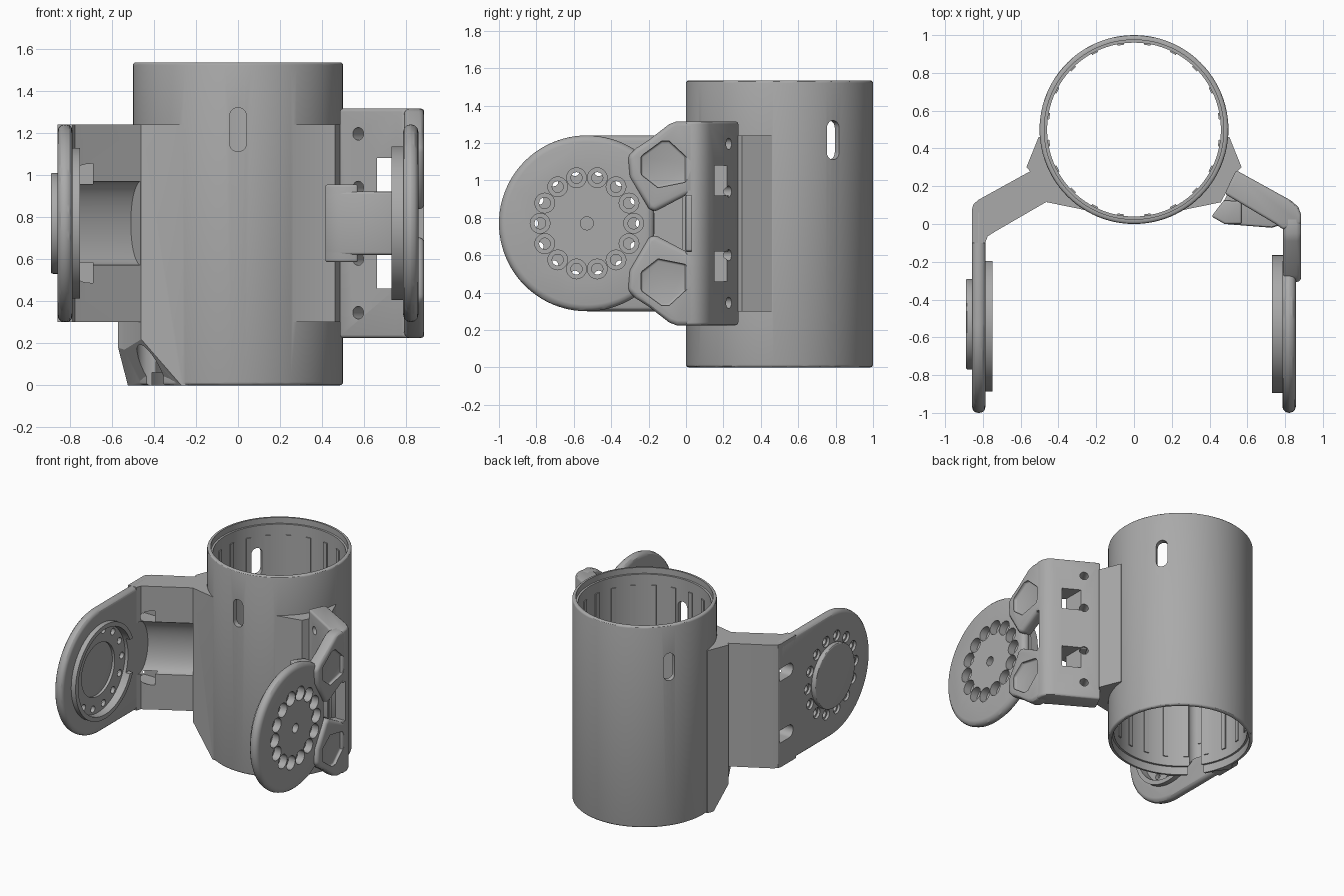
import bpy, bmesh
from math import sin, cos, pi, radians
from mathutils import Matrix, Vector

if "Cube" in bpy.data.objects:
    bpy.data.objects.remove(bpy.data.objects["Cube"])

grey = bpy.data.materials.new("plain grey")
grey.use_nodes = True
grey.diffuse_color = (0.4, 0.4, 0.4, 1)
grey.node_tree.nodes["Principled BSDF"].inputs["Base Color"].default_value = (0.4, 0.4, 0.4, 1)

MID = 0.77                    # height of the arm axis
HUB_Y = -0.53                 # hub position along y
AXIS = Vector((0, 0.5, 0))    # tube axis


def make(name, bm):
    bmesh.ops.recalc_face_normals(bm, faces=bm.faces)
    mesh = bpy.data.meshes.new(name)
    bm.to_mesh(mesh)
    bm.free()
    ob = bpy.data.objects.new(name, mesh)
    bpy.context.collection.objects.link(ob)
    mesh.materials.append(grey)
    return ob


def prism(name, pts, lo, hi, axis="z"):
    """Extrude an outline: (x, y) along z, or (y, z) along x."""
    bm = bmesh.new()
    place = (lambda p: (p[0], p[1], lo)) if axis == "z" else (lambda p: (lo, p[0], p[1]))
    face = bm.faces.new([bm.verts.new(place(p)) for p in pts])
    out = bmesh.ops.extrude_face_region(bm, geom=[face])
    step = Vector((0, 0, hi - lo)) if axis == "z" else Vector((hi - lo, 0, 0))
    bmesh.ops.translate(bm, vec=step, verts=[v for v in out["geom"] if isinstance(v, bmesh.types.BMVert)])
    return make(name, bm)


def rod(name, start, end, r, seg=32):
    a, b = Vector(start), Vector(end)
    bm = bmesh.new()
    rot = (b - a).to_track_quat("Z", "Y").to_matrix().to_4x4()
    bmesh.ops.create_cone(bm, cap_ends=True, segments=seg, radius1=r, radius2=r,
                          depth=(b - a).length, matrix=Matrix.Translation((a + b) / 2) @ rot)
    return make(name, bm)


def apply(ob, mod):
    bpy.context.view_layer.objects.active = ob
    bpy.ops.object.modifier_apply(modifier=mod.name)


def boolean(ob, tools, op="DIFFERENCE"):
    for t in tools:
        mod = ob.modifiers.new("cut", "BOOLEAN")
        mod.operation, mod.solver, mod.object = op, "EXACT", t
        apply(ob, mod)
        bpy.data.objects.remove(t)
    return ob


def bevel(ob, width, angle=50):
    mod = ob.modifiers.new("soft", "BEVEL")
    mod.width, mod.segments, mod.limit_method, mod.angle_limit = width, 3, "ANGLE", radians(angle)
    apply(ob, mod)
    return ob


def arc(cx, cy, r, a0, a1, n):
    return [(cx + r * cos(radians(a0 + (a1 - a0) * i / n)),
             cy + r * sin(radians(a0 + (a1 - a0) * i / n))) for i in range(n + 1)]


def flip_x(pts):
    return [(-x, y) for x, y in pts]


def flip_z(pts):
    return [(y, 2 * MID - z) for y, z in pts]


def hub_rod(x0, x1, r, seg=64):
    return rod("hub tool", (x0, HUB_Y, MID), (x1, HUB_Y, MID), r, seg)


def hub_ring(x0, x1, radius, r, count=14):
    ang = [2 * pi * i / count for i in range(count)]
    return [rod("hole tool", (x0, HUB_Y + radius * cos(a), MID + radius * sin(a)),
                (x1, HUB_Y + radius * cos(a), MID + radius * sin(a)), r, 20) for a in ang]


# Tube with flat-sided mounts for both arms
tube = bevel(rod("tube", AXIS, (0, 0.5, 1.535), 0.5, 96), 0.015)
mount = [(-0.505, 0.46), (-0.57, 0.30), (-0.54, 0.27), (-0.46, 0.115), (-0.24, 0.07), (-0.1, 0.5)]
left_mount = prism("mount", flip_x(mount), 0.30, 1.24)
right_mount = prism("mount", mount, 0.0, 1.24)
out = Vector((-0.8, -0.6, 0))
bm = bmesh.new()
bm.from_mesh(right_mount.data)
bmesh.ops.bisect_plane(bm, geom=bm.verts[:] + bm.edges[:] + bm.faces[:], plane_co=AXIS + out * 0.47,
                       plane_no=out * 0.22 - Vector((0, 0, 0.13)), clear_outer=True)
bmesh.ops.holes_fill(bm, edges=[e for e in bm.edges if e.is_boundary])
bmesh.ops.recalc_face_normals(bm, faces=bm.faces)
bm.to_mesh(right_mount.data)
bm.free()
boolean(tube, [left_mount, right_mount], "UNION")
bore = [rod("bore", (0, 0.5, -0.1), (0, 0.5, 1.7), 0.46, 96),
        rod("lip", (0, 0.5, 1.49), (0, 0.5, 1.7), 0.475, 96),
        rod("lip", (0, 0.5, -0.1), (0, 0.5, 0.06), 0.475, 96),
        rod("wire channel", (-0.41, 0.19, -0.1), (-0.41, 0.19, 0.7), 0.07)]
slot = arc(0, 1.28, 0.04, 0, 180, 10) + arc(0, 1.15, 0.04, 180, 360, 10)
for a in (-90, 35, 145):
    s = prism("slot", slot, 0.3, 0.7, "x")
    s.data.transform(Matrix.Translation(AXIS) @ Matrix.Rotation(radians(a), 4, "Z"))
    bore.append(s)
boolean(tube, bore)

# Thin grip ribs inside the tube
bm = bmesh.new()
for i in range(20):
    m = (Matrix.Translation(AXIS + Vector((0, 0, 0.77))) @ Matrix.Rotation(2 * pi * (i + 0.5) / 20, 4, "Z")
         @ Matrix.Translation((0.459, 0, 0)) @ Matrix.Diagonal((0.014, 0.035, 1.28, 1)))
    bmesh.ops.create_cube(bm, size=1, matrix=m)
make("inner_ribs", bm)


# Right arm: long plate with round end, bent back to the tube
plate = arc(HUB_Y, MID, 0.47, 90, 270, 48) + [(0.09, 0.30), (0.09, 1.24)]
right_plate = bevel(prism("right_arm_plate", plate, -0.857, -0.787, "x"), 0.03)
bend = [(-0.53, 0.29), (-0.82, 0.13), (-0.85, 0.105), (-0.857, 0.08), (-0.857, -0.1),
        (-0.787, -0.1), (-0.775, -0.065), (-0.735, -0.04), (-0.45, 0.125)]
right_bend = prism("right_arm_bend", bend, 0.30, 1.24)
scoop = rod("scoop", (-0.86, -0.12, 0), (-0.46, 0.11, 0), 0.2, 48)
scoop.data.transform(Matrix.Translation((0, 0, MID)))
for v in scoop.data.vertices:   # flatten the scoop
    n = Vector((-0.5, 0.866, 0))
    d = (v.co - Vector((-0.46, 0.11, MID))).dot(n)
    v.co -= n * d * 0.5
boolean(right_bend, [scoop])
rim = hub_rod(-0.79, -0.75, 0.358)
boolean(right_plate, [rim], "UNION")
gap = prism("gap", [(-0.3, 0.64), (0, 0.64), (0, 0.90), (-0.3, 0.90)], -0.785, -0.7, "x")
boolean(right_plate, [gap, hub_rod(-0.81, -0.7, 0.325)] + hub_ring(-0.9, -0.7, 0.285, 0.025)
        + hub_ring(-0.9, -0.838, 0.285, 0.04))
window = arc(-0.02, 1.005, 0.048, 90, 270, 12) + [(0.09, 0.957), (0.09, 1.053)]
for part in (right_plate, right_bend):
    boolean(part, [prism("window", w, -1, -0.69, "x") for w in (window, flip_z(window))])
pad = bevel(hub_rod(-0.89, -0.83, 0.24), 0.01)
pad.name = "right_hub_pad"
boolean(right_plate, [hub_rod(-0.84, -0.7, 0.2)])

# Left arm: round hub plate with counterbored ring of holes
neck = arc(HUB_Y, MID, 0.47, 40, 320, 72)
left_hub = bevel(prism("left_hub_plate", neck, 0.785, 0.857, "x"), 0.035)
boolean(left_hub, [hub_rod(0.73, 0.79, 0.365)], "UNION")
boolean(left_hub, [hub_rod(0.7, 0.77, 0.325), hub_rod(0.7, 0.9, 0.035, 20)]
        + hub_ring(0.7, 0.9, 0.25, 0.03) + hub_ring(0.8, 0.9, 0.25, 0.053))

# Left wings carrying the hub, each with a shallow pocket
wing = [(-0.30, 1.02), (-0.31, 1.13), (-0.27, 1.17), (-0.20, 1.215), (-0.09, 1.30), (-0.05, 1.315),
        (0.05, 1.315), (0.05, 0.92), (0.0, 0.92), (-0.17, 0.83), (-0.2, 0.85)]
pocket = [(-0.24, 1.03), (-0.24, 1.13), (-0.13, 1.21), (-0.09, 1.21), (0.04, 1.09), (0.0, 0.99), (-0.15, 0.96)]
for name, side in (("left_upper_wing", lambda p: p), ("left_lower_wing", flip_z)):
    w = bevel(prism(name, side(wing), 0.79, 0.885, "x"), 0.025)
    boolean(w, [bevel(prism("pocket", side(pocket), 0.865, 1.0, "x"), 0.012)])

# Left angled bracket that clamps to the tube mount
panel = [(0.54, 0.285), (0.83, 0.125), (0.87, 0.09), (0.885, 0.05), (0.885, 0.0),
         (0.79, -0.03), (0.75, 0.0), (0.48, 0.16)]
bracket = bevel(prism("left_bracket", panel, 0.225, 1.315), 0.015)
cuts = [prism("opening", [(0.66, -0.2), (0.78, -0.2), (0.78, 0.4), (0.66, 0.4)], lo, lo + 0.16)
        for lo in (0.46, 0.92)]
cuts.append(prism("throat", [(0.78, -0.2), (1, -0.2), (1, 0.03), (0.78, 0.03)], 0.62, 0.92))
for z in (0.345, 0.6, 0.94, 1.195):
    cuts.append(rod("screw hole", (0.51, 0.0, z), (0.73, 0.38, z), 0.03, 20))
boolean(bracket, cuts)

# Clamp tab between the bracket openings
tab = [(0.41, 0.04), (0.48, 0.0), (0.73, -0.02), (0.79, 0.0), (0.84, 0.11), (0.55, 0.27), (0.48, 0.13)]
bevel(prism("left_clamp_tab", tab, 0.62, 0.92), 0.012)
bevel(prism("left_clamp_lip", [(0.41, 0.04), (0.48, 0.0), (0.57, 0.0), (0.57, 0.12), (0.475, 0.125)],
            0.585, 0.955), 0.012)

# Smooth curved surfaces and keep the edges crisp
bpy.ops.object.select_all(action="DESELECT")
for ob in bpy.context.scene.objects:
    if ob.type == "MESH":
        ob.select_set(True)
        bpy.context.view_layer.objects.active = ob
bpy.ops.object.shade_smooth_by_angle(angle=radians(30))
